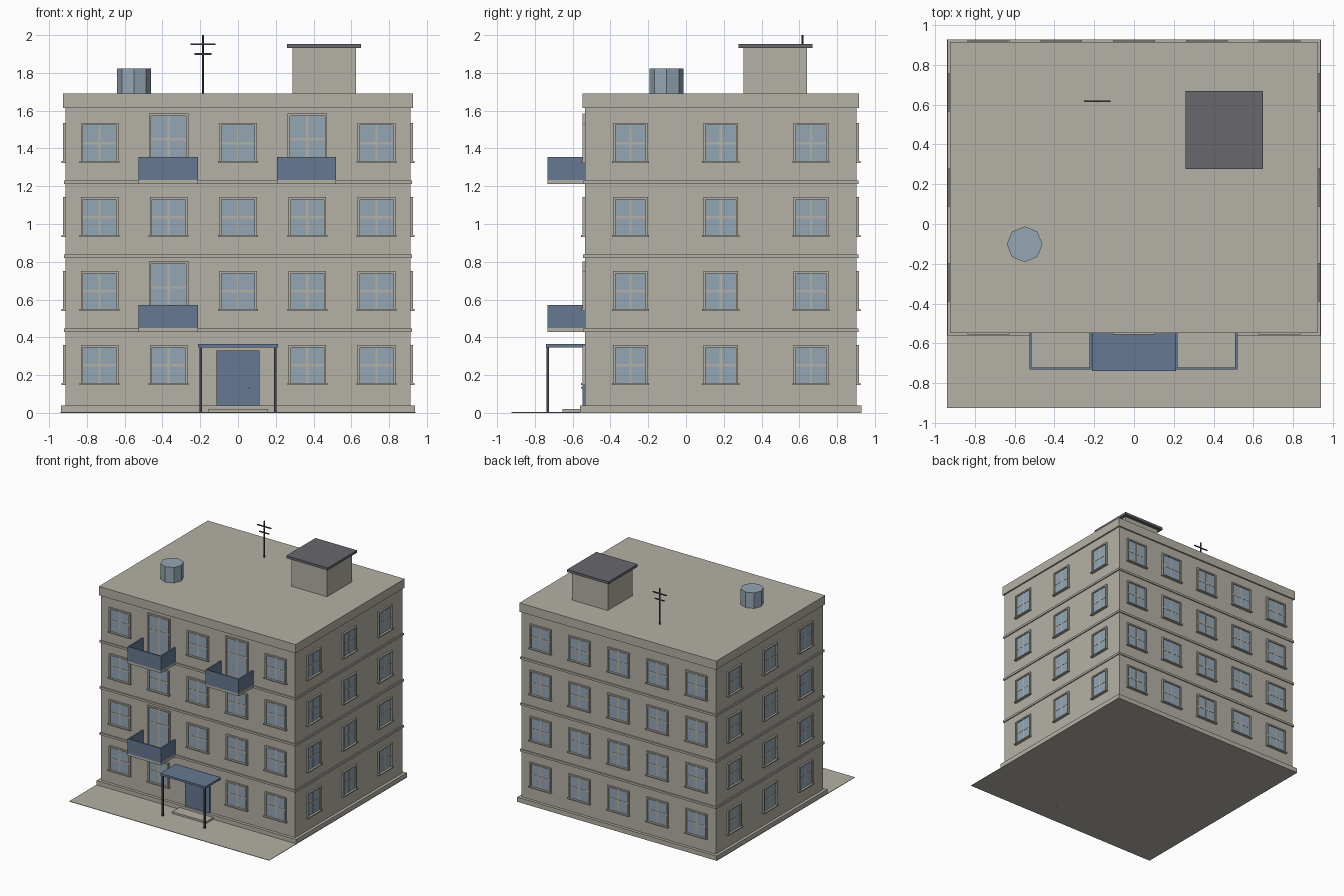
import bpy, bmesh, math
from mathutils import Matrix, Vector

if "Cube" in bpy.data.objects:
    bpy.data.objects.remove(bpy.data.objects["Cube"])


def material(name, rgb):
    m = bpy.data.materials.new(name)
    m.diffuse_color = (*rgb, 1)
    m.use_nodes = True
    m.node_tree.nodes["Principled BSDF"].inputs["Base Color"].default_value = m.diffuse_color
    return m


WALL = material("warm_grey_plaster", (0.46, 0.44, 0.38))
GLASS = material("pale_blue_glass", (0.30, 0.38, 0.46))
BLUE = material("slate_blue_paint", (0.135, 0.19, 0.29))
LID = material("dark_grey_roofing", (0.135, 0.135, 0.155))
DARK = material("dark_metal", (0.05, 0.056, 0.068))
PALE = material("pale_metal", (0.65, 0.65, 0.65))


def add_box(bm, lo, hi, mat=0, xf=Matrix()):
    """Append a box between two corners, optionally transformed."""
    lo, hi = Vector(lo), Vector(hi)
    m = xf @ Matrix.Translation((lo + hi) / 2) @ Matrix.Diagonal((*(hi - lo), 1))
    r = bmesh.ops.create_cube(bm, size=1, matrix=m)
    for f in {f for v in r["verts"] for f in v.link_faces}:
        f.material_index = mat


def finish(name, bm, *mats):
    me = bpy.data.meshes.new(name)
    bm.to_mesh(me)
    bm.free()
    for m in mats:
        me.materials.append(m)
    ob = bpy.data.objects.new(name, me)
    bpy.context.collection.objects.link(ob)
    return ob


def boxes(name, mat, *corners):
    bm = bmesh.new()
    for lo, hi in corners:
        add_box(bm, lo, hi)
    return finish(name, bm, mat)


def prism(name, mat, centre, radius, z0, z1, sides):
    bm = bmesh.new()
    bmesh.ops.create_cone(bm, cap_ends=True, segments=sides, radius1=radius, radius2=radius,
                          depth=z1 - z0,
                          matrix=Matrix.Translation((*centre, (z0 + z1) / 2)))
    return finish(name, bm, mat)


# Main block dimensions
X, Y0, Y1 = 0.913, -0.535, 0.903
YC = (Y0 + Y1) / 2
ROOF = 1.69


def band(grow, z0, z1):
    return (-X - grow, Y0 - grow, z0), (X + grow, Y1 + grow, z1)


# Ground, walls and horizontal bands
boxes("ground_slab", WALL, ((-0.94, -0.925, 0), (0.94, 0.928, 0.004)))
boxes("building_walls", WALL, band(0, 0, 1.65))
boxes("plinth", WALL, band(0.025, 0, 0.04))
boxes("roof_parapet", WALL, band(0.013, 1.615, ROOF))
boxes("floor_bands", WALL, *[band(0.009, z, z + 0.018) for z in (0.428, 0.82, 1.212)])


def window(bm, xf, w, z0, z1, bar_z, sill):
    """Window in local space: x along the wall, -y outwards."""
    h, t = w / 2, 0.012
    add_box(bm, (-h, -0.004, z0), (h, 0.01, z1), 1, xf)
    add_box(bm, (-0.006, -0.006, z0), (0.006, 0, z1), 0, xf)
    add_box(bm, (-h, -0.006, bar_z - 0.006), (h, 0, bar_z + 0.006), 0, xf)
    for s in (-1, 1):
        a, b = sorted((s * h, s * (h + t)))
        add_box(bm, (a, -0.014, z0), (b, 0, z1 + t), 0, xf)
    add_box(bm, (-h, -0.014, z1), (h, 0, z1 + t), 0, xf)
    if sill:
        add_box(bm, (-h - 0.018, -0.022, z0 - 0.009), (h + 0.018, 0, z0), 0, xf)


def place(x, y, angle):
    return Matrix.Translation((x, y, 0)) @ Matrix.Rotation(angle, 4, 'Z')


COLS = [-0.733, -0.367, 0, 0.367, 0.733]
SIDE_COLS = [YC + d for d in (-0.478, 0, 0.478)]
SILLS = [0.157 + 0.392 * i for i in range(4)]
BALCONIES = {(1, 1), (3, 1), (3, 3)}   # (floor, column)

front, back, sides = bmesh.new(), bmesh.new(), bmesh.new()
for floor, z in enumerate(SILLS):
    for c, x in enumerate(COLS):
        window(back, place(x, Y1, math.pi), 0.175, z, z + 0.19, z + 0.095, True)
        if (floor, c) == (0, 2):
            continue                   # entrance door goes here
        if (floor, c) in BALCONIES:
            window(front, place(x, Y0, 0), 0.185, z - 0.1, z + 0.24, z + 0.115, False)
        else:
            window(front, place(x, Y0, 0), 0.175, z, z + 0.19, z + 0.095, True)
    for y in SIDE_COLS:
        for s in (-1, 1):
            window(sides, place(s * X, y, s * math.pi / 2), 0.16, z, z + 0.19, z + 0.095, True)
finish("front_windows", front, WALL, GLASS)
finish("back_windows", back, WALL, GLASS)
finish("side_windows", sides, WALL, GLASS)

# Balconies: floor slab plus three thin panels
for floor, c in sorted(BALCONIES):
    z = SILLS[floor] - 0.12
    x = COLS[c] - 0.003 if c == 1 else COLS[c] - 0.004
    a, b, yf, top = x - 0.157, x + 0.157, -0.733, z + 0.143
    boxes(f"balcony_floor_{floor}_{c}", WALL, ((a, yf, z), (b, Y0, z + 0.02)))
    boxes(f"balcony_panels_{floor}_{c}", BLUE,
          ((a, yf, z + 0.02), (b, yf + 0.012, top)),
          ((a, yf + 0.012, z + 0.02), (a + 0.012, Y0, top)),
          ((b - 0.012, yf + 0.012, z + 0.02), (b, Y0, top)))

# Entrance: door, knob, step, canopy and posts
boxes("entrance_door", BLUE, ((-0.114, Y0 - 0.012, 0.04), (0.114, Y0 + 0.01, 0.33)))
boxes("door_knob", PALE, ((0.054, Y0 - 0.022, 0.128), (0.064, Y0 - 0.012, 0.138)))
boxes("entrance_step", WALL, ((-0.16, -0.655, 0), (0.16, -0.555, 0.02)))
boxes("canopy", BLUE, ((-0.212, -0.74, 0.347), (0.212, Y0, 0.364)))
boxes("canopy_posts", DARK, *[((s * 0.197 - 0.007, -0.738, 0), (s * 0.197 + 0.007, -0.724, 0.347))
                              for s in (-1, 1)])

# Rooftop: stair housing, water tank, aerial
boxes("stair_housing", WALL, ((0.288, 0.305, ROOF), (0.625, 0.64, 1.932)))
boxes("stair_housing_lid", LID, ((0.26, 0.277, 1.932), (0.65, 0.67, 1.953)))
prism("water_tank", GLASS, (-0.55, -0.102), 0.09, ROOF, 1.822, 8)
prism("aerial_mast", DARK, (-0.185, 0.617), 0.005, ROOF, 2.0, 6)
boxes("aerial_bars", DARK, *[((-0.185 - w, 0.613, z - 0.004), (-0.185 + w, 0.621, z + 0.004))
                             for w, z in ((0.066, 1.952), (0.045, 1.9))])
